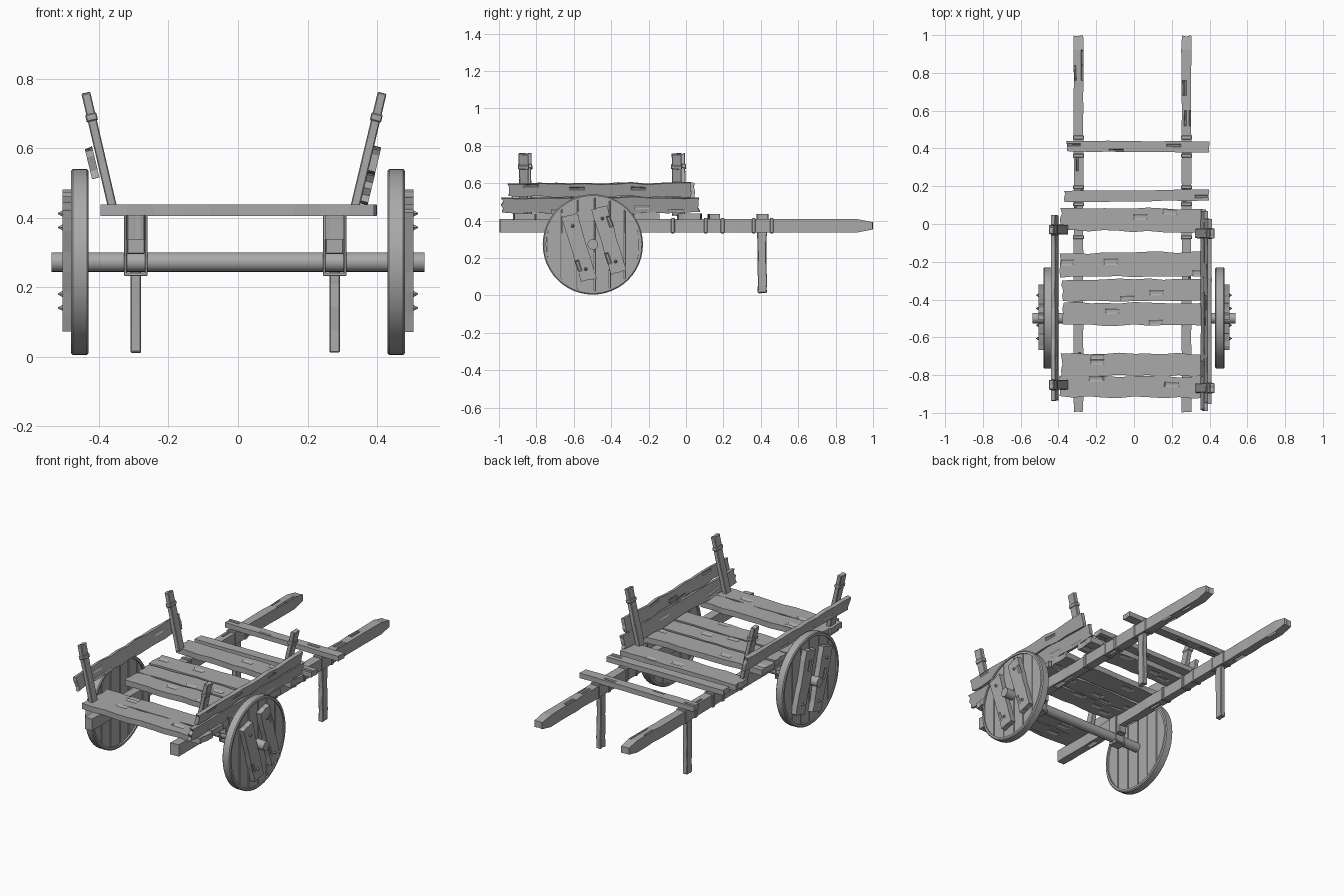
import bpy, bmesh, math, random
from mathutils import Vector, Matrix

random.seed(7)
if "Cube" in bpy.data.objects:
    bpy.data.objects.remove(bpy.data.objects["Cube"])

wood = bpy.data.materials.new("weathered grey wood")
wood.use_nodes = True
GREY = (0.4, 0.4, 0.4, 1)
wood.diffuse_color = GREY
wood.node_tree.nodes["Principled BSDF"].inputs["Base Color"].default_value = GREY


def finish(name, bm, smooth=False, bevel=0.0):
    bmesh.ops.recalc_face_normals(bm, faces=bm.faces)
    mesh = bpy.data.meshes.new(name)
    bm.to_mesh(mesh)
    bm.free()
    mesh.materials.append(wood)
    ob = bpy.data.objects.new(name, mesh)
    bpy.context.collection.objects.link(ob)
    if bevel:
        mod = ob.modifiers.new("worn edges", 'BEVEL')
        mod.width = bevel
        mod.limit_method = 'ANGLE'
        mod.angle_limit = math.radians(50)
    if smooth:
        bpy.ops.object.select_all(action='DESELECT')
        ob.select_set(True)
        bpy.context.view_layer.objects.active = ob
        bpy.ops.object.shade_smooth_by_angle(angle=math.radians(35))
    return ob


def plank(name, a, b, up, width, thick, cuts=9, rough=0.004, cracks=3, taper=1.0):
    """Rough-sawn board from a to b, with wavy edges, uneven ends and cracks."""
    a, b = Vector(a), Vector(b)
    length = (b - a).length
    ex = (b - a).normalized()
    ey = Vector(up).cross(ex).normalized()
    ez = ex.cross(ey)
    bm = bmesh.new()
    bmesh.ops.create_cube(bm, size=1, matrix=Matrix.Diagonal((length, width, thick, 1)))
    for axis, n in ((1, 3), (0, cuts)):
        edges = [e for e in bm.edges
                 if abs((e.verts[0].co - e.verts[1].co).normalized()[axis]) > 0.9]
        bmesh.ops.subdivide_edges(bm, edges=edges, cuts=n, use_grid_fill=True)
    wave, ends = {}, {}
    for v in bm.verts:
        x, y = v.co.x, v.co.y
        off = wave.setdefault((round(x, 3), y > 0), random.uniform(-rough, rough * 0.5))
        v.co.y += off * 2 * abs(y) / width * (1 if y > 0 else -1)
        if abs(x) > length / 2 - 0.001:
            shift = ends.setdefault((x > 0, round(y, 3)), random.uniform(0, rough * 2))
            v.co.x -= math.copysign(shift, x)
            if x > 0:
                v.co.z *= taper
    # narrow sunken cracks along the grain
    flat = [f for f in bm.faces if abs(f.normal.z) > 0.9
            and abs(f.calc_center_median().x) < length * 0.45]
    if cracks:
        chosen = random.sample(flat, min(cracks * 2, len(flat)))
        bmesh.ops.inset_individual(bm, faces=chosen, thickness=width * 0.09, depth=-thick * 0.15)
    frame = Matrix((ex, ey, ez)).transposed().to_4x4()
    bm.transform(Matrix.Translation((a + b) / 2) @ frame)
    return finish(name, bm, bevel=0.0 if cracks else 0.003)


def box(name, lo, hi, bevel=0.003):
    lo, hi = Vector(lo), Vector(hi)
    bm = bmesh.new()
    bmesh.ops.create_cube(bm, size=1, matrix=Matrix.Translation((lo + hi) / 2)
                          @ Matrix.Diagonal((*(hi - lo), 1)))
    return finish(name, bm, bevel=bevel)


def along_x(name, x0, x1, y, z, r0, r1, sides):
    bm = bmesh.new()
    bmesh.ops.create_cone(bm, cap_ends=True, segments=sides, radius1=r0, radius2=r1,
                          depth=abs(x1 - x0),
                          matrix=Matrix.Translation(((x0 + x1) / 2, y, z))
                          @ Matrix.Rotation(math.copysign(math.pi / 2, x1 - x0), 4, 'Y'))
    return finish(name, bm, smooth=sides > 8)


UP = (0, 0, 1)
AXLE_Y, AXLE_Z = -0.498, 0.272

# Deck boards and rear crossbars: (y centre, width, left end, right end)
deck = [(0.41, 0.058, -0.36, 0.40), (0.15, 0.06, -0.37, 0.40), (0.022, 0.125, -0.395, 0.385),
        (-0.215, 0.13, -0.395, 0.385), (-0.35, 0.118, -0.385, 0.39), (-0.477, 0.122, -0.385, 0.385),
        (-0.745, 0.122, -0.39, 0.39), (-0.862, 0.115, -0.40, 0.40)]
for i, (y, w, x0, x1) in enumerate(deck):
    tilt = random.uniform(-0.006, 0.006)
    plank("crossbar" if i < 2 else "deck_board", (x0, y - tilt, 0.421), (x1, y + tilt, 0.421),
          UP, w, 0.03 if i < 2 else 0.034, rough=0.003 if i < 2 else 0.007)

# Long shafts, props, and the straps holding the crossbars and axle
for x in (-0.294, 0.278):
    plank("shaft", (x, -1, 0.372), (x, 1, 0.372), UP, 0.053, 0.07,
          cuts=24, cracks=9, taper=0.55)
    plank("prop_leg", (x, 0.407, 0.01), (x, 0.407, 0.41), (1, 0, 0), 0.05, 0.03, cuts=5, cracks=0)
    for y in (0.362, 0.458, 0.105, 0.195, -0.07):
        box("shaft_band", (x - 0.03, y - 0.01, 0.332), (x + 0.03, y + 0.01, 0.413))
    box("axle_block", (x - 0.026, AXLE_Y - 0.05, 0.295), (x + 0.026, AXLE_Y + 0.05, 0.345))
    for side in (-1, 1):
        box("axle_strap_side", (x + side * 0.03 - 0.004, AXLE_Y - 0.03, 0.234),
            (x + side * 0.03 + 0.004, AXLE_Y + 0.03, 0.41), 0.002)
    box("axle_strap_bottom", (x - 0.034, AXLE_Y - 0.03, 0.232),
        (x + 0.034, AXLE_Y + 0.03, 0.242), 0.002)

along_x("axle", -0.537, 0.537, AXLE_Y, AXLE_Z, 0.028, 0.028, 20)

# Leaning posts with bands, and the side boards fixed outside them
for s, foot, head, ys in ((-1, 0.36, 0.438, (-0.852, -0.03)), (1, 0.335, 0.415, (-0.868, -0.05))):
    for y in ys:
        a, b = Vector((s * foot, y, 0.425)), Vector((s * head, y, 0.76))
        out = Vector((s, 0, -s * (b.x - a.x) / (b.z - a.z)))
        plank("side_post", a, b, out, 0.052, 0.026, cuts=4, rough=0.003, cracks=0)
        plank("post_band", a.lerp(b, 0.75), a.lerp(b, 0.82), out, 0.06, 0.033,
              cuts=1, rough=0.001, cracks=0)

lean = 0.24
boards = [(-1, 0.42, 0.558, 0.086, -0.94, 0.05), (1, 0.392, 0.565, 0.074, -0.955, 0.037),
          (1, 0.373, 0.484, 0.086, -0.99, 0.078)]
for s, x, z, w, y0, y1 in boards:
    plank("side_board", (s * x, y0, z), (s * x, y1, z), (s, 0, -lean), w, 0.022,
          cuts=11, rough=0.008, cracks=4)


def wheel_plank(s, y0, y1, radius):
    """Upright board whose ends follow the wheel's circle."""
    ys = [y0 + (y1 - y0) * i / 6 for i in range(7)]
    arc = [(y, math.sqrt(radius ** 2 - y * y)) for y in ys]
    outline = arc + [(y, -z) for y, z in reversed(arc)]
    bm = bmesh.new()
    face = bm.faces.new([bm.verts.new((s * 0.44, AXLE_Y + y, AXLE_Z + z)) for y, z in outline])
    geo = bmesh.ops.extrude_face_region(bm, geom=[face])["geom"]
    bmesh.ops.translate(bm, vec=(s * 0.034, 0, 0),
                        verts=[g for g in geo if isinstance(g, bmesh.types.BMVert)])
    finish("wheel_plank", bm, bevel=0.002)


def wheel_rim(s, r_in, r_out):
    bm = bmesh.new()
    section = [(0.43, r_in), (0.43, r_out - 0.006), (0.435, r_out), (0.475, r_out),
               (0.48, r_out - 0.006), (0.48, r_in)]
    vs = [bm.verts.new((s * x, AXLE_Y, AXLE_Z + r)) for x, r in section]
    es = [bm.edges.new((vs[i], vs[i - 1])) for i in range(len(vs))]
    bmesh.ops.spin(bm, geom=vs + es, cent=(0, AXLE_Y, AXLE_Z), axis=(1, 0, 0),
                   angle=math.tau, steps=48, use_duplicate=False)
    bmesh.ops.remove_doubles(bm, verts=bm.verts, dist=0.0005)
    finish("wheel_rim", bm, smooth=True)


# Wheels: rim, upright boards, two slanted battens and nail spikes
for s in (-1, 1):
    wheel_rim(s, 0.25, 0.268)
    seams = [-0.2495, -0.165, -0.08, 0.01, 0.09, 0.17, 0.2495]
    for y0, y1 in zip(seams, seams[1:]):
        wheel_plank(s, y0 + 0.002, y1 - 0.002, 0.252)
    for y, z in ((-0.571, 0.256), (-0.412, 0.296)):
        mid = Vector((s * 0.488, y, z))
        half = Vector((0, -0.054, 0.178))
        plank("wheel_batten", mid - half, mid + half, (s, 0, 0), 0.088, 0.034,
              cuts=5, rough=0.004, cracks=1)
        for t in (-0.65, 0.65):
            p = mid + half * t
            along_x("nail", s * 0.503, s * 0.518, p.y, p.z, 0.011, 0.002, 6)
